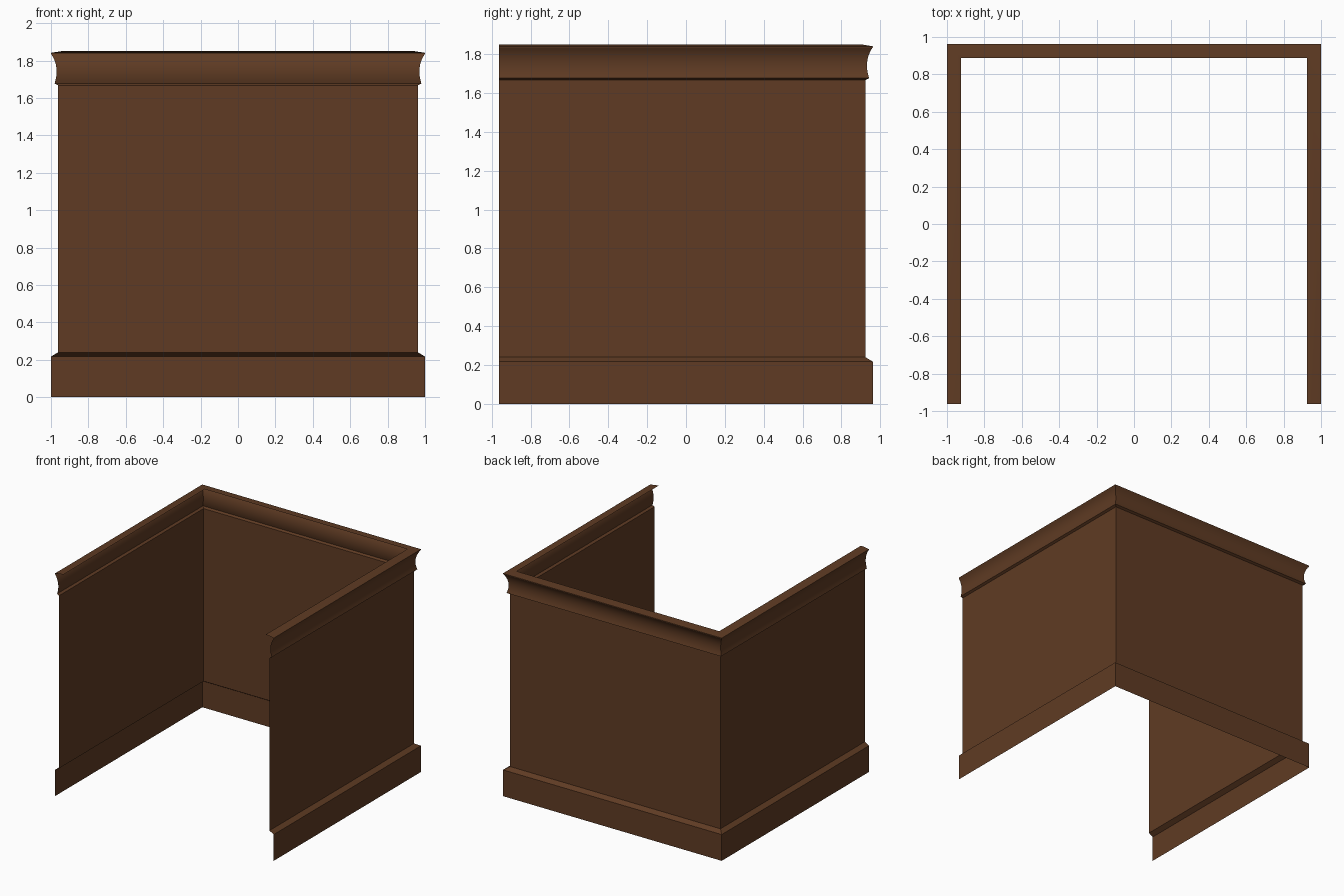
import bpy, bmesh

if "Cube" in bpy.data.objects:
    bpy.data.objects.remove(bpy.data.objects["Cube"])

wood = bpy.data.materials.new("brown_wood")
wood.diffuse_color = (0.115, 0.044, 0.017, 1)
wood.use_nodes = True
wood.node_tree.nodes["Principled BSDF"].inputs["Base Color"].default_value = wood.diffuse_color

FRONT = -0.962    # open front end
BACK_SHIFT = 0.038  # back wall sits this much closer than the side walls


def sweep(name, profile, smooth=False):
    """Sweep an open (offset, z) profile along the three-sided mitred path."""
    bm = bmesh.new()
    rows = []
    for d, z in profile:
        b = d - BACK_SHIFT
        path = [(d, FRONT), (d, b), (-d, b), (-d, FRONT)]
        rows.append([bm.verts.new((x, y, z)) for x, y in path])
    for lo, hi in zip(rows, rows[1:]):
        for i in range(3):
            bm.faces.new((lo[i], lo[i + 1], hi[i + 1], hi[i]))
    me = bpy.data.meshes.new(name)
    bm.to_mesh(me)
    bm.free()
    me.materials.append(wood)
    ob = bpy.data.objects.new(name, me)
    bpy.context.collection.objects.link(ob)
    if smooth:
        bpy.ops.object.select_all(action='DESELECT')
        ob.select_set(True)
        bpy.context.view_layer.objects.active = ob
        bpy.ops.object.shade_smooth_by_angle(angle=0.5)
    return ob


# skirting board with chamfered top
sweep("skirting", [(1.0, 0), (1.0, 0.217), (0.962, 0.24)])

# plain thin wall sheet
sweep("wall_panel", [(0.962, 0.24), (0.962, 1.667)])

# cornice: small lip, concave cove (Bezier), sloping cap
p = [(0.981, 1.677), (0.962, 1.73), (0.966, 1.79), (1.0, 1.836)]
cove = []
for i in range(11):
    t = i / 10
    w = ((1 - t) ** 3, 3 * t * (1 - t) ** 2, 3 * t * t * (1 - t), t ** 3)
    cove.append(tuple(sum(a * q[k] for a, q in zip(w, p)) for k in (0, 1)))
sweep("cornice", [(0.962, 1.667)] + cove + [(1.0, 1.841), (0.945, 1.85), (0.926, 1.85)], True)
